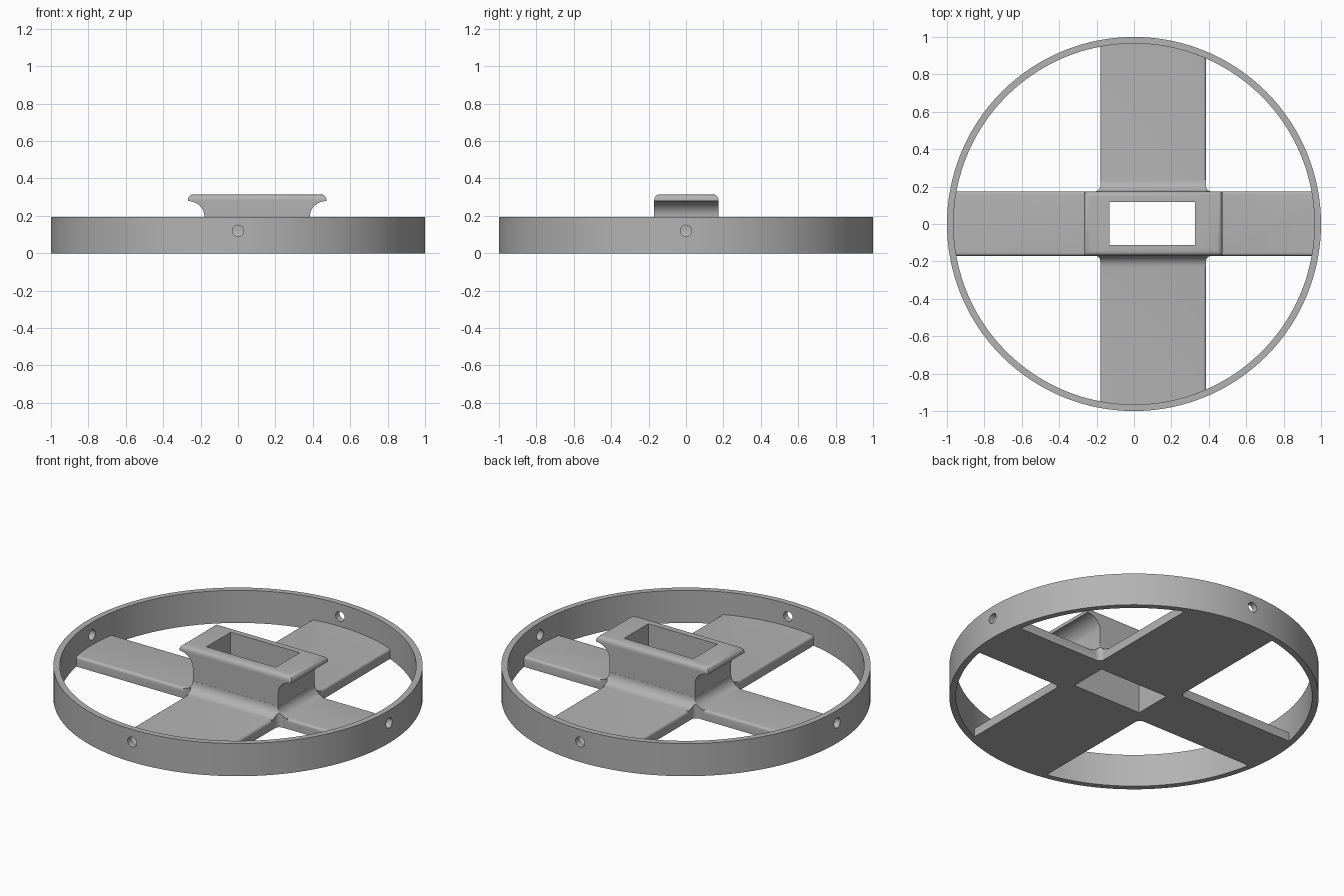
import bpy, bmesh, math
from mathutils import Vector

if "Cube" in bpy.data.objects:
    bpy.data.objects.remove(bpy.data.objects["Cube"], do_unlink=True)

gray = bpy.data.materials.new("plain gray")
gray.use_nodes = True
color = (0.45, 0.45, 0.45, 1)
gray.diffuse_color = color
gray.node_tree.nodes["Principled BSDF"].inputs["Base Color"].default_value = color

# Main dimensions
X0, X1, Y0, Y1 = -0.18, 0.385, -0.17, 0.174
ARM_TOP, RIM_TOP, TOWER_TOP = 0.06, 0.195, 0.315


def add_object(name, bm):
    bmesh.ops.recalc_face_normals(bm, faces=bm.faces)
    mesh = bpy.data.meshes.new(name)
    bm.to_mesh(mesh)
    bm.free()
    mesh.materials.append(gray)
    obj = bpy.data.objects.new(name, mesh)
    bpy.context.collection.objects.link(obj)
    return obj


def extrude(points, direction):
    """Solid made by sweeping a closed outline along a direction."""
    bm = bmesh.new()
    face = bm.faces.new([bm.verts.new(p) for p in points])
    new = bmesh.ops.extrude_face_region(bm, geom=[face])["geom"]
    verts = [v for v in new if isinstance(v, bmesh.types.BMVert)]
    bmesh.ops.translate(bm, verts=verts, vec=direction)
    return bm


def round_top(bm, height, radius, segments):
    edges = [e for e in bm.edges if all(abs(v.co.z - height) < 1e-5 for v in e.verts)]
    bmesh.ops.bevel(bm, geom=edges, offset=radius, segments=segments,
                    profile=0.5, affect='EDGES', clamp_overlap=True)


def circle(radius, count, z=0.0):
    return [Vector((radius * math.cos(math.tau * i / count),
                    radius * math.sin(math.tau * i / count), z)) for i in range(count)]


def combine(obj, tool, operation):
    mod = obj.modifiers.new("combine", 'BOOLEAN')
    mod.operation, mod.object, mod.solver = operation, tool, 'EXACT'
    bpy.context.view_layer.objects.active = obj
    bpy.ops.object.modifier_apply(modifier=mod.name)
    bpy.data.objects.remove(tool, do_unlink=True)


def cross_outline(reach=1.1, r=0.03, steps=6):
    """Plan of the four arms with rounded inner corners."""
    pts = []
    for sx, sy in ((1, 1), (-1, 1), (-1, -1), (1, -1)):
        x, y = (X1 if sx > 0 else X0), (Y1 if sy > 0 else Y0)
        corner = [Vector((sx * reach, y, 0))]
        for i in range(steps + 1):
            a = math.pi / 2 * i / steps
            corner.append(Vector((x + sx * r * (1 - math.sin(a)),
                                  y + sy * r * (1 - math.cos(a)), 0)))
        corner.append(Vector((x, sy * reach, 0)))
        pts += corner if sx * sy > 0 else corner[::-1]
    return pts


def skirt(r=0.06, steps=8, corner=6):
    """Concave flare around the foot of the tower."""
    bm = bmesh.new()
    loops = []
    levels = [(r, 0.03)]
    for i in range(steps):
        a = math.pi / 2 * i / steps
        levels.append((r * (1 - math.sin(a)), ARM_TOP + r * (1 - math.cos(a))))
    levels.append((0.0005, ARM_TOP + r))
    for d, z in levels:
        loop = []
        for k, (x, y) in enumerate(((X1, Y1), (X0, Y1), (X0, Y0), (X1, Y0))):
            for j in range(corner + 1):
                a = math.pi / 2 * (k + j / corner)
                loop.append(bm.verts.new((x + d * math.cos(a), y + d * math.sin(a), z)))
        loops.append(loop)
    n = len(loops[0])
    for low, high in zip(loops, loops[1:]):
        for i in range(n):
            bm.faces.new((low[i], low[(i + 1) % n], high[(i + 1) % n], high[i]))
    bm.faces.new(loops[0][::-1])
    bm.faces.new(loops[-1])
    return bm


def tower(lip=0.088, drop=0.08, steps=10):
    """Column whose two ends sweep out into overhanging lips."""
    under = TOWER_TOP - 0.036
    right, left = [], []
    for i in range(steps + 1):
        a = math.pi / 2 * i / steps
        dx, z = lip * (1 - math.cos(a)), under - drop * (1 - math.sin(a))
        right.append((X1 + dx, Y0, z))
        left.append((X0 - dx, Y0, z))
    right = [(X1, Y0, 0.03)] + right + [(X1 + lip, Y0, TOWER_TOP)]
    left = [(X0, Y0, 0.03)] + left + [(X0 - lip, Y0, TOWER_TOP)]
    bm = extrude(right + left[::-1], (0, Y1 - Y0, 0))
    round_top(bm, TOWER_TOP, 0.03, 6)
    return bm


# Outer rim with four side holes
rim = add_object("rim", extrude(circle(1.0, 128), (0, 0, RIM_TOP)))
bore = add_object("bore", extrude(circle(0.965, 128, -0.1), (0, 0, 0.5)))
combine(rim, bore, 'DIFFERENCE')
for axis in (0, 1):
    pts = []
    for p in circle(0.03, 24):
        q = Vector((0, 0, 0.12 + p.y))
        q[axis], q[1 - axis] = -1.2, p.x
        pts.append(q)
    sweep = Vector((0, 0, 0))
    sweep[axis] = 2.4
    combine(rim, add_object("side_hole", extrude(pts, sweep)), 'DIFFERENCE')

# Crossed arms, clipped to the rim
bm = extrude(cross_outline(), (0, 0, ARM_TOP))
round_top(bm, ARM_TOP, 0.015, 4)
hub = add_object("arms_and_tower", bm)
clip = add_object("clip", extrude(circle(0.967, 128, -0.1), (0, 0, 0.5)))
combine(hub, clip, 'INTERSECT')

# Flared foot kept within the plan of the arms
foot = add_object("foot", skirt())
combine(foot, add_object("plan", extrude(cross_outline(), (0, 0, 0.5))), 'INTERSECT')
combine(hub, foot, 'UNION')

# Tower and the rectangular window through it
combine(hub, add_object("tower", tower()), 'UNION')
window = [(-0.13, -0.112, -0.1), (0.327, -0.112, -0.1),
          (0.327, 0.117, -0.1), (-0.13, 0.117, -0.1)]
combine(hub, add_object("window", extrude(window, (0, 0, 0.8))), 'DIFFERENCE')

# Smooth shading with crisp edges
bpy.ops.object.select_all(action='DESELECT')
for obj in (rim, hub):
    obj.select_set(True)
    bpy.context.view_layer.objects.active = obj
bpy.ops.object.shade_smooth_by_angle(angle=math.radians(32))
